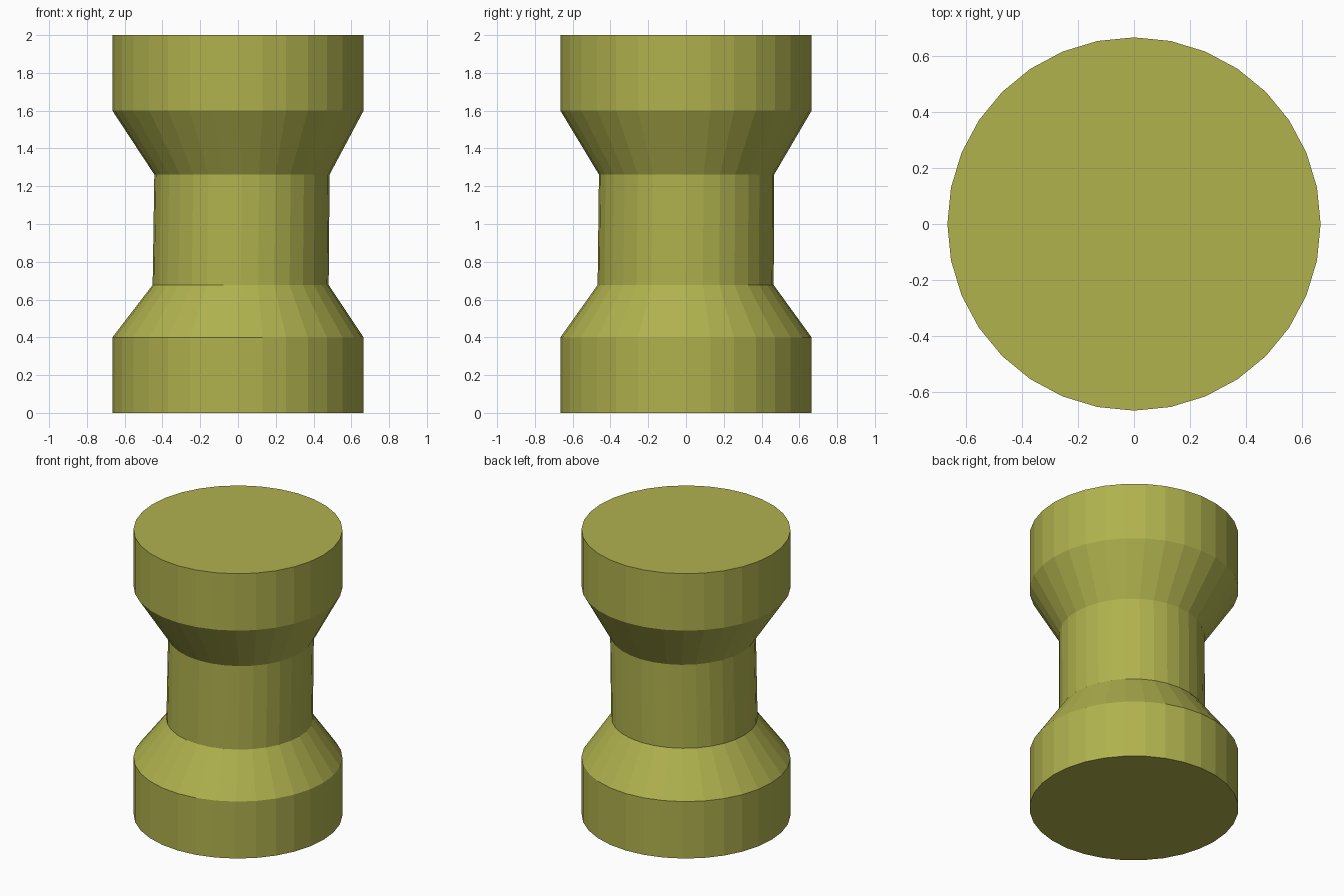
import bpy, bmesh, math

if "Cube" in bpy.data.objects:
    bpy.data.objects.remove(bpy.data.objects["Cube"])

SIDES = 32

olive = bpy.data.materials.new("olive")
olive.diffuse_color = (0.434, 0.445, 0.076, 1)
olive.use_nodes = True
olive.node_tree.nodes["Principled BSDF"].inputs["Base Color"].default_value = olive.diffuse_color

# Profile rings: height, radius, centre x, centre y (the waist sits slightly off centre)
rings = [
    (0.0, 0.665, 0, 0),
    (0.40, 0.665, 0, 0),
    (0.677, 0.466, 0.014, -0.002),
    (1.262, 0.464, 0.021, 0.003),
    (1.60, 0.665, 0, 0),
    (2.0, 0.665, 0, 0),
]

bm = bmesh.new()
loops = []
for z, r, cx, cy in rings:
    loops.append([bm.verts.new((cx + r * math.cos(2 * math.pi * i / SIDES),
                                cy + r * math.sin(2 * math.pi * i / SIDES), z))
                  for i in range(SIDES)])

# Side walls
for low, high in zip(loops, loops[1:]):
    for i in range(SIDES):
        j = (i + 1) % SIDES
        bm.faces.new((low[i], low[j], high[j], high[i]))

# End caps
bm.faces.new(loops[0][::-1])
bm.faces.new(loops[-1])

mesh = bpy.data.meshes.new("waisted_spool")
bm.to_mesh(mesh)
bm.free()
mesh.materials.append(olive)
bpy.context.collection.objects.link(bpy.data.objects.new("waisted_spool", mesh))
